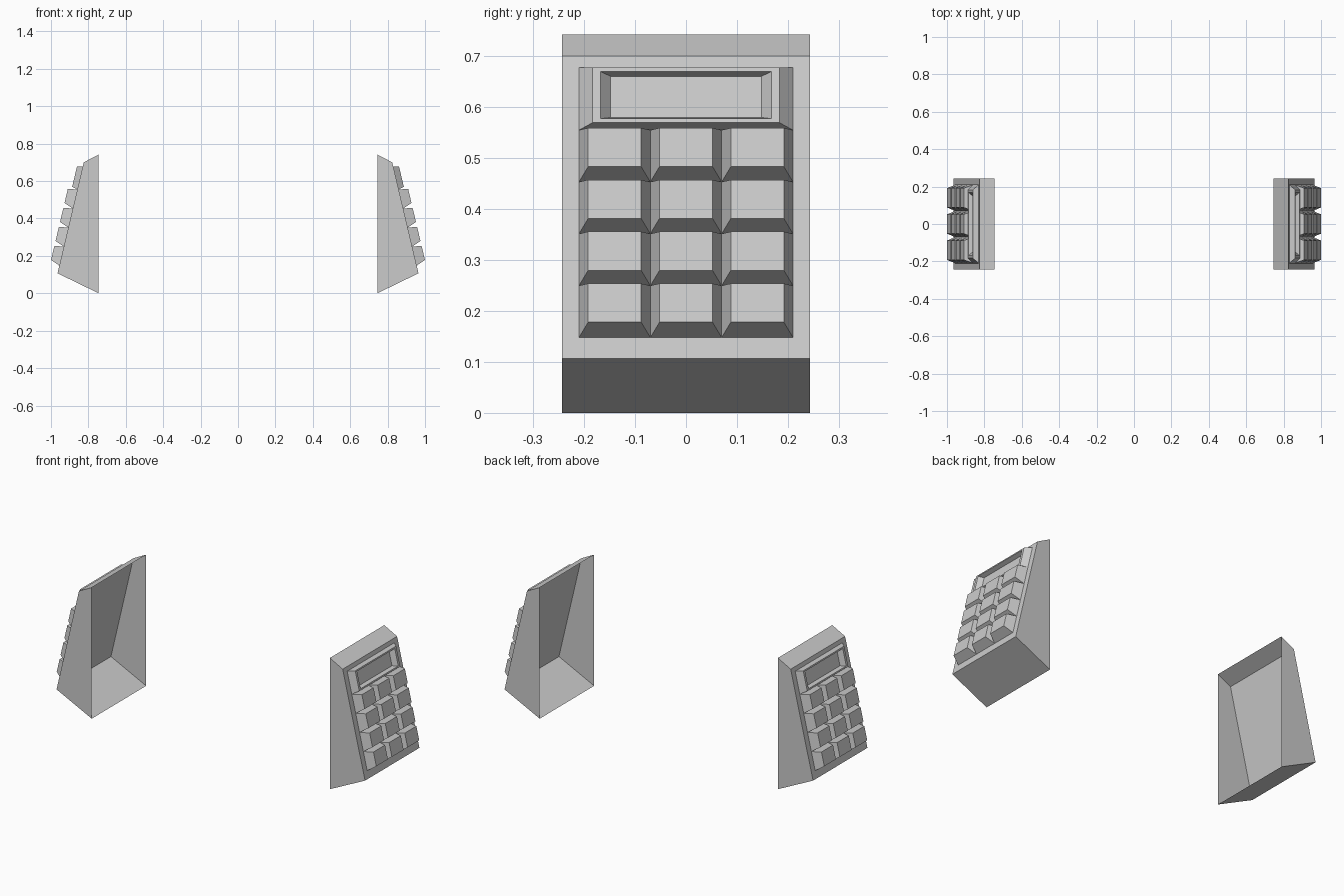
import bpy
from mathutils import Vector

if "Cube" in bpy.data.objects:
    bpy.data.objects.remove(bpy.data.objects["Cube"])

# Sloped panel frame: s runs up the slope, h stands out from it
FOOT = Vector((0.965, 0, 0.107))
HEAD = Vector((0.825, 0, 0.70))
UP = (HEAD - FOOT).normalized()
OUT = Vector((UP.z, 0, -UP.x))


def on_panel(y, s, h):
    return FOOT + UP * s + OUT * h + Vector((0, y, 0))


def make(name, verts, faces):
    mesh = bpy.data.meshes.new(name)
    mesh.from_pydata([tuple(v) for v in verts], [], faces)
    ob = bpy.data.objects.new(name, mesh)
    bpy.context.collection.objects.link(ob)
    # Matching unit on the opposite side
    ob.modifiers.new("mirror", 'MIRROR').use_mirror_merge = False
    return ob


def loft(name, rings):
    """Join rectangles (y0, y1, s0, s1, h) in order and cap the last one."""
    verts, faces = [], []
    for y0, y1, s0, s1, h in rings:
        verts += [on_panel(y, s, h) for y, s in
                  ((y0, s0), (y1, s0), (y1, s1), (y0, s1))]
    for r in range(len(rings) - 1):
        a, b = 4 * r, 4 * r + 4
        for i in range(4):
            j = (i + 1) % 4
            faces.append((a + i, a + j, b + j, b + i))
    n = len(verts)
    faces.append((n - 4, n - 3, n - 2, n - 1))
    return make(name, verts, faces)


# Wedge housing, open at the back
W = 0.243
profile = [(0.745, 0.0), (FOOT.x, FOOT.z), (HEAD.x, HEAD.z), (0.745, 0.742)]
verts = [(x, y, z) for y in (-W, W) for x, z in profile]
make("housing", verts, [(0, 1, 2, 3), (7, 6, 5, 4),
                        (0, 4, 5, 1), (1, 5, 6, 2), (2, 6, 7, 3)])

# Twelve tapered keys, three columns by four rows
KEY_W, KEY_H, START = 0.14, 0.1045, 0.042
for row in range(4):
    for col in range(3):
        y = (col - 1.5) * KEY_W
        s = START + row * KEY_H
        loft(f"key_{row + 1}_{col + 1}", [
            (y, y + KEY_W, s, s + KEY_H, 0),
            (y + 0.018, y + KEY_W - 0.018, s + 0.019, s + 0.097, 0.05)])

# Raised display frame with recessed screen
loft("display", [
    (-0.21, 0.21, 0.46, 0.586, 0),
    (-0.183, 0.183, 0.468, 0.579, 0.03),
    (-0.168, 0.168, 0.476, 0.571, 0.03),
    (-0.148, 0.148, 0.484, 0.567, 0.006)])
